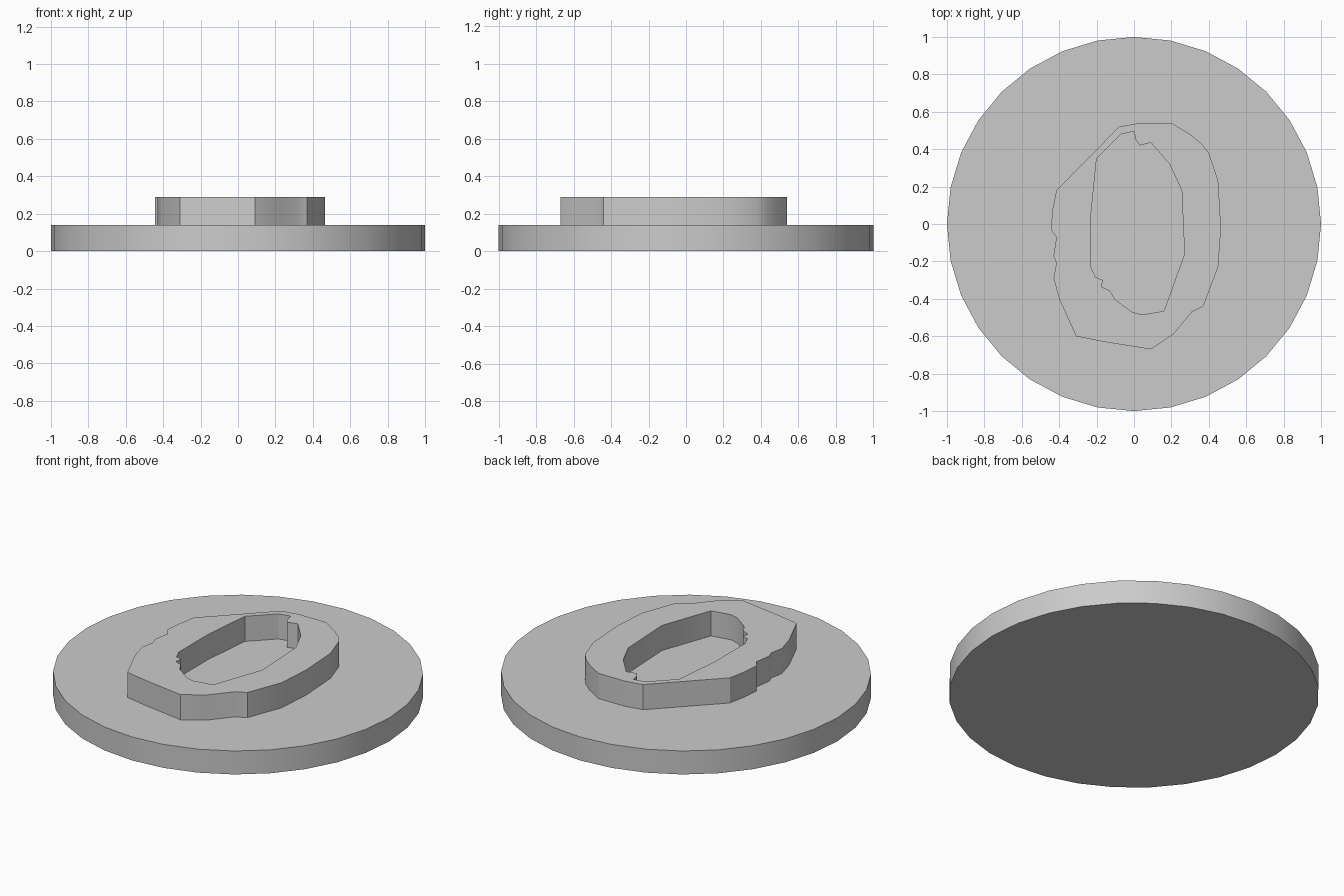
import bpy
import bmesh
from math import radians

cube = bpy.data.objects.get("Cube")
if cube:
    bpy.data.objects.remove(cube, do_unlink=True)

BASE_HEIGHT = 0.14
RING_HEIGHT = 0.15

grey = bpy.data.materials.new("light grey")
grey.use_nodes = True
colour = (0.6, 0.6, 0.6, 1)
grey.diffuse_color = colour
grey.node_tree.nodes["Principled BSDF"].inputs["Base Color"].default_value = colour


def finish(obj, name):
    """Name the part, colour it and smooth its gentle edges."""
    obj.name = name
    obj.data.materials.append(grey)
    bpy.ops.object.select_all(action="DESELECT")
    obj.select_set(True)
    bpy.context.view_layer.objects.active = obj
    bpy.ops.object.shade_smooth_by_angle(angle=radians(30))


def add_loop(bm, outline, z):
    """Add a closed edge loop from an outline in hundredths of a unit."""
    verts = [bm.verts.new((x / 100, y / 100, z)) for x, y in outline]
    return [bm.edges.new((a, b)) for a, b in zip(verts, verts[1:] + verts[:1])]


# Round base
bpy.ops.mesh.primitive_cylinder_add(vertices=32, radius=1, depth=BASE_HEIGHT,
                                    location=(0, 0, BASE_HEIGHT / 2))
finish(bpy.context.object, "round_base")

# Irregular raised ring: outer and inner outlines, clockwise from the back
outer = [(-8, 52), (3, 54), (20, 54), (30, 48), (36, 43), (40, 38), (45, 23),
         (46.5, -2), (45, -23), (37, -44), (31, -47), (21, -59), (9, -67),
         (-16, -63), (-31, -60), (-40, -40), (-43, -29), (-41.5, -21),
         (-43, -17), (-41.5, -7), (-44.5, -3), (-43.5, 8), (-41.5, 18)]
inner = [(-7, 48), (0, 49.5), (1, 45), (3, 42), (9, 43.5), (19, 32), (25.5, 18),
         (27, -16), (16, -46.5), (4, -48.5), (-1, -47), (-10, -40.5), (-13, -35.5),
         (-17.5, -33.5), (-16.5, -30), (-20.5, -28.5), (-23, -23), (-23, 5), (-20, 35)]

bm = bmesh.new()
edges = add_loop(bm, outer, BASE_HEIGHT) + add_loop(bm, inner, BASE_HEIGHT)
bmesh.ops.triangle_fill(bm, edges=edges, use_beauty=True, normal=(0, 0, 1))
lifted = bmesh.ops.extrude_face_region(bm, geom=bm.faces[:], use_keep_orig=True)
top = [v for v in lifted["geom"] if isinstance(v, bmesh.types.BMVert)]
bmesh.ops.translate(bm, verts=top, vec=(0, 0, RING_HEIGHT))
bmesh.ops.recalc_face_normals(bm, faces=bm.faces[:])
mesh = bpy.data.meshes.new("raised_ring")
bm.to_mesh(mesh)
bm.free()
ring = bpy.data.objects.new("raised_ring", mesh)
bpy.context.collection.objects.link(ring)
finish(ring, "raised_ring")
